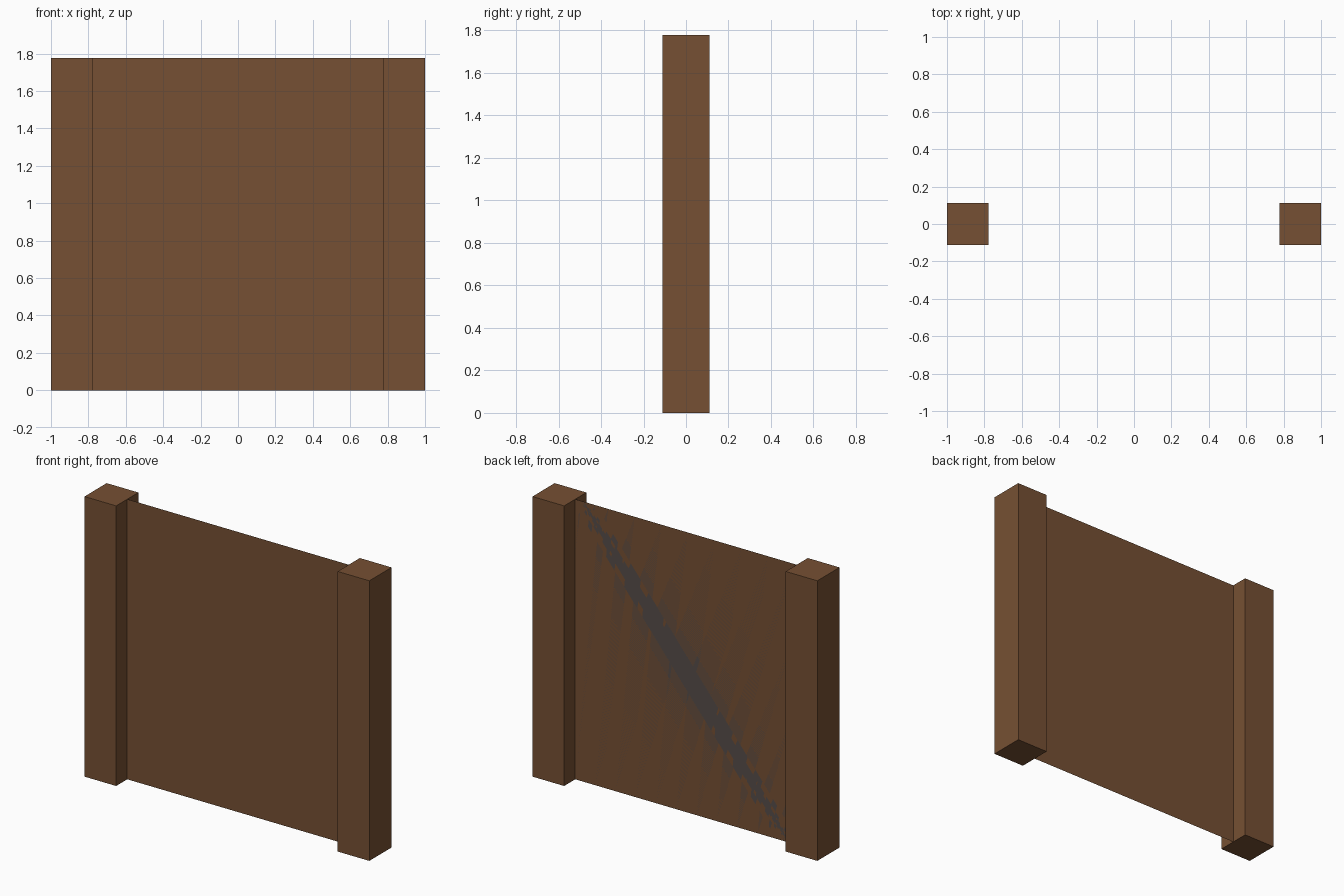
import bpy

# Remove the default cube
cube = bpy.data.objects.get("Cube")
if cube:
    bpy.data.objects.remove(cube, do_unlink=True)

POST = 2 / 9         # square post width
HEIGHT = 16 / 9
HALF = 1.0           # half of the total span


def make_material(name, rgb):
    """Flat material from an sRGB 0-255 colour."""
    lin = [((c / 255 + 0.055) / 1.055) ** 2.4 for c in rgb]
    mat = bpy.data.materials.new(name)
    mat.use_nodes = True
    mat.diffuse_color = (*lin, 1)
    bsdf = mat.node_tree.nodes["Principled BSDF"]
    bsdf.inputs["Base Color"].default_value = (*lin, 1)
    bsdf.inputs["Roughness"].default_value = 0.9
    return mat


def make_post(name, side):
    bpy.ops.mesh.primitive_cube_add(
        size=1, location=(side * (HALF - POST / 2), 0, HEIGHT / 2))
    post = bpy.context.object
    post.name = name
    post.scale = (POST, POST, HEIGHT)
    bpy.ops.object.transform_apply(location=False, rotation=False, scale=True)
    post.data.materials.append(wood)


def make_sheet(name, face, mat):
    """Upright sheet of no thickness between the posts."""
    x = HALF - POST
    mesh = bpy.data.meshes.new(name)
    mesh.from_pydata([(-x, 0, 0), (x, 0, 0), (x, 0, HEIGHT), (-x, 0, HEIGHT)],
                     [], [face])
    mesh.materials.append(mat)
    bpy.context.collection.objects.link(bpy.data.objects.new(name, mesh))


wood = make_material("brown wood", (118, 80, 51))
grey = make_material("dark grey core", (87, 77, 74))

# Square end posts
make_post("right_post", -1)
make_post("left_post", 1)

# Panel of no thickness: brown front, grey core, brown back
make_sheet("panel_a_front", (0, 1, 2, 3), wood)
make_sheet("panel_b_core", (1, 2, 3, 0), grey)
make_sheet("panel_c_back", (3, 2, 1, 0), wood)
